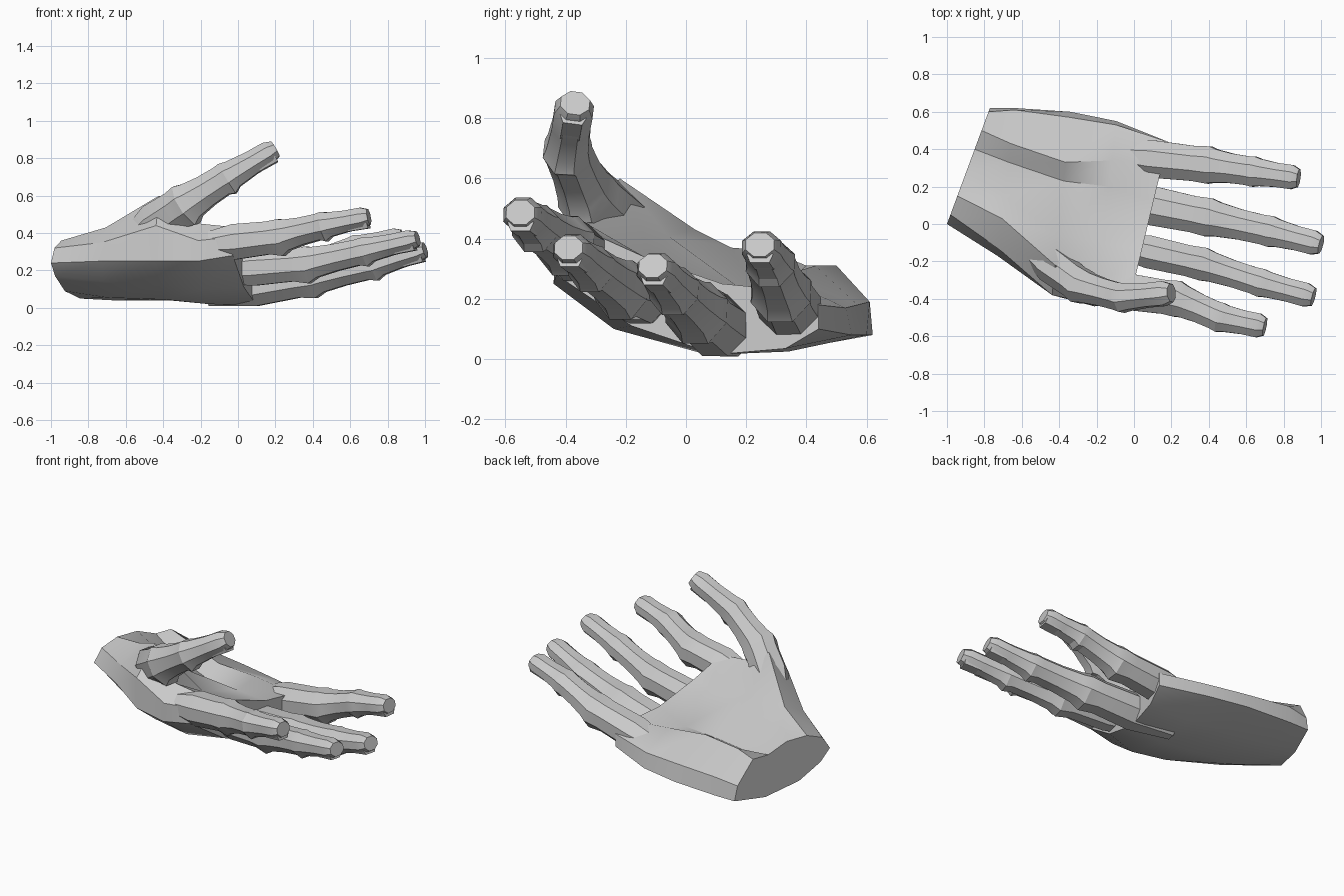
import bpy, bmesh, math
from mathutils import Vector

if "Cube" in bpy.data.objects:
    bpy.data.objects.remove(bpy.data.objects["Cube"])


def finish(bm, name, angle=25):
    bmesh.ops.recalc_face_normals(bm, faces=bm.faces)
    me = bpy.data.meshes.new(name)
    bm.to_mesh(me)
    bm.free()
    ob = bpy.data.objects.new(name, me)
    bpy.context.collection.objects.link(ob)
    bpy.ops.object.select_all(action='DESELECT')
    ob.select_set(True)
    bpy.context.view_layer.objects.active = ob
    bpy.ops.object.shade_smooth_by_angle(angle=math.radians(angle))
    return ob


def loft(rings):
    bm = bmesh.new()
    rows = [[bm.verts.new(p) for p in ring] for ring in rings]
    n = len(rows[0])
    for a, b in zip(rows, rows[1:]):
        for i in range(n):
            j = (i + 1) % n
            bm.faces.new((a[i], a[j], b[j], b[i]))
    bm.faces.new(rows[0][::-1])
    bm.faces.new(rows[-1])
    return bm


# Palm: slanted cross-sections from wrist to knuckles (x offset, slant, outline of y, z)
sections = [
    (-1.0, .37, [(0, .24), (.05, .32), (.15, .36), (.28, .36), (.4, .31), (.5, .31),
                 (.6, .17), (.62, .08), (.42, .05), (.2, .09), (.06, .17)]),
    (-.71, .12, [(-.17, .25), (-.13, .35), (.03, .43), (.15, .37), (.33, .25), (.43, .31),
                 (.61, .19), (.62, .08), (.4, .04), (.1, .055), (-.08, .14)]),
    (-.40, .10, [(-.38, .25), (-.38, .44), (-.22, .6), (-.06, .41), (.23, .22), (.33, .28),
                 (.57, .18), (.6, .08), (.36, .04), (.05, .045), (-.22, .125)]),
    (-.16, .12, [(-.44, .25), (-.43, .36), (-.33, .45), (-.1, .32), (.2, .22), (.34, .26),
                 (.53, .17), (.55, .08), (.34, .025), (.05, .02), (-.24, .1)]),
    (.075, .24, [(-.43, .28), (-.43, .38), (-.34, .43), (-.14, .34), (.12, .25), (.33, .23),
                 (.44, .18), (.44, .1), (.33, .035), (.1, .015), (-.18, .11)]),
]
finish(loft([[(x + k * y, y, z) for y, z in pts] for x, k, pts in sections]), "palm", 35)

# Stations along a digit: path position and swelling at the joints
STATIONS = [(0, .55), (.45, .98), (.85, .98), (1, 1.07), (1.15, .98), (1.5, .93),
            (1.87, .98), (2, 1.06), (2.13, .98), (2.5, .95), (2.85, 1.04), (3, .8)]


def digit(name, path, width, height, up=(0, 0, 1)):
    path = [Vector(p) for p in path]

    def at(t):
        i = min(int(t), 2)
        return path[i].lerp(path[i + 1], t - i)

    def frame(t):
        d = (at(min(t + .3, 3)) - at(max(t - .3, 0))).normalized()
        side = Vector(up).cross(d).normalized()
        return d, side, d.cross(side)

    def half(pair, t):
        return pair[0] + (pair[1] - pair[0]) * t / 3

    rings = []
    for t, swell in STATIONS:
        c = at(t)
        d, side, top = frame(t)
        w, h = half(width, t) * swell, half(height, t) * swell
        knuckle = .012 if t in (1, 2) else 0
        ring = []
        for k in range(8):
            a = math.radians(22.5 + 45 * k)
            u, v = math.cos(a) / .924, math.sin(a) / .924
            ring.append(c + side * (u * w) + top * (v * h - (knuckle if v < -.8 else 0)))
        rings.append(ring)
    finish(loft(rings), name)

    # Nail plate on the back of the tip
    c = at(2.72)
    d, side, top = frame(2.72)
    w, h = half(width, 2.72), half(height, 2.72)
    nail = []
    for s, e in ((-.05, 0), (.06, .004)):
        b = c + d * s - top * (h + e)
        nail.append([b + side * (w * .5), b - side * (w * .5),
                     b - side * (w * .7) + top * .03, b + side * (w * .7) + top * .03])
    finish(loft(nail), name + "_nail")


# Four fingers and the raised thumb
digit("index_finger", [(-.22, -.335, .33), (.23, -.4, .382), (.46, -.5, .44), (.7, -.55, .487)],
      (.106, .06), (.105, .052))
digit("middle_finger", [(-.16, -.095, .195), (.37, -.215, .235), (.68, -.315, .305), (.96, -.39, .37)],
      (.095, .06), (.105, .05))
digit("ring_finger", [(-.16, .15, .07), (.4, .035, .16), (.73, -.04, .23), (1.0, -.11, .31)],
      (.115, .06), (.112, .05))
digit("little_finger", [(-.16, .375, .115), (.4, .315, .225), (.64, .28, .32), (.88, .245, .38)],
      (.11, .06), (.105, .05))
digit("thumb", [(-.56, -.13, .36), (-.28, -.335, .555), (-.06, -.395, .695), (.2, -.368, .85)],
      (.1, .06), (.13, .055), (-.5, .1, .85))
